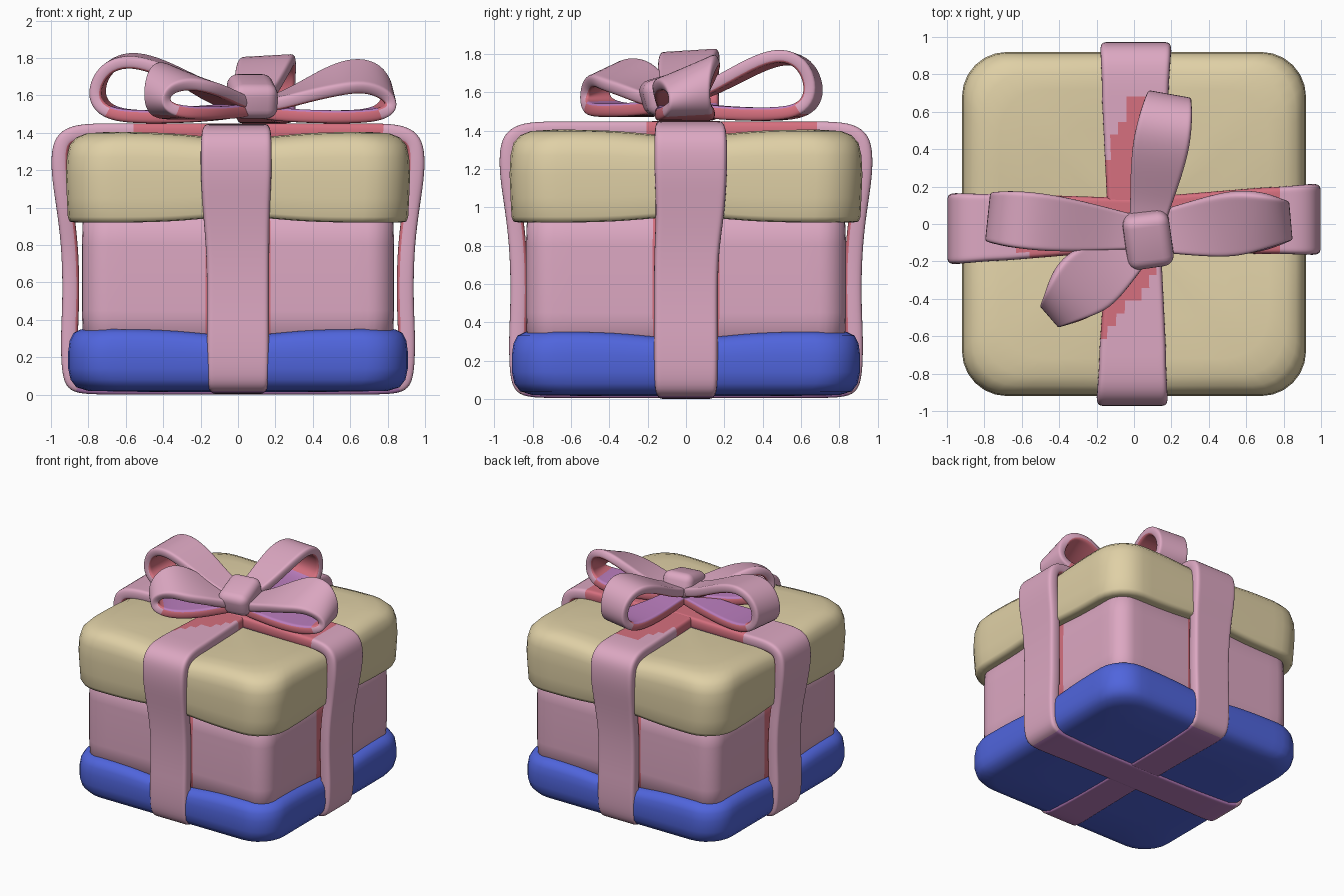
import bpy, math
from mathutils import Vector, Matrix

if "Cube" in bpy.data.objects:
    bpy.data.objects.remove(bpy.data.objects["Cube"])


def material(name, rgb):
    m = bpy.data.materials.new(name)
    m.diffuse_color = (*rgb, 1)
    m.use_nodes = True
    m.node_tree.nodes["Principled BSDF"].inputs["Base Color"].default_value = m.diffuse_color
    return m


PINK = material("light_pink", (0.72, 0.39, 0.54))
ROSE = material("deep_rose", (0.67, 0.16, 0.21))
MAUVE = material("mauve", (0.50, 0.21, 0.52))
BEIGE = material("beige", (0.74, 0.63, 0.38))
BLUE = material("blue", (0.08, 0.13, 0.72))


def make(name, verts, faces, mats, rule=None):
    me = bpy.data.meshes.new(name)
    me.from_pydata(verts, [], faces)
    for m in mats:
        me.materials.append(m)
    for p in me.polygons:
        p.use_smooth = True
        if rule:
            p.material_index = int(rule(p.center))
    ob = bpy.data.objects.new(name, me)
    bpy.context.collection.objects.link(ob)
    return ob


def ring(h, r, n=16, arc=6):
    """Rounded square outline of half size h and corner radius r."""
    r = min(r, h * 0.6)
    pts = []
    for k in range(4):
        rot = Matrix.Rotation(k * math.pi / 2, 2)
        for i in range(arc + 1):
            a = math.pi / 2 * i / arc
            pts.append(rot @ Vector((h - r + r * math.cos(a), h - r + r * math.sin(a))))
        for i in range(1, n):
            pts.append(rot @ Vector(((h - r) * (1 - 2 * i / n), h)))
    return pts


def soft_box(name, rings, radius, mats, pinch_top=0, pinch_low=0, rule=None):
    """Loft of rounded squares, squeezed where the ribbons press in."""
    zs = [z for _, z in rings]
    mid = (min(zs) + max(zs)) / 2
    span = (max(zs) - min(zs)) / 2
    verts, faces = [], []
    for h, z in rings:
        for x, y in ring(h, radius):
            g = math.exp(-(min(abs(x), abs(y)) / 0.3) ** 2)
            t = (z - mid) / span
            dz = -pinch_top * t * g if t > 0 else -pinch_low * t * g
            verts.append((x, y, z + dz))
    n = len(verts) // len(rings)
    for k in range(len(rings) - 1):
        for i in range(n):
            j = (i + 1) % n
            faces.append((k * n + i, k * n + j, (k + 1) * n + j, (k + 1) * n + i))
    faces.append(tuple(reversed(range(n))))
    faces.append(tuple(range(len(verts) - n, len(verts))))
    return make(name, verts, faces, mats, rule)


def strip(name, path, angle, origin=(0, 0, 0), thick=0.09, closed=False,
          skew=0, roll=0, low=0, rule=None):
    """Thick ribbon along a path of (reach, height, half width)."""
    d = Vector((math.cos(angle), math.sin(angle), 0))
    side = d.cross(Vector((0, 0, 1)))
    cols = (-1, -0.8, -0.53, -0.27, 0, 0.27, 0.53, 0.8, 1)
    verts, faces = [], []
    for r, z, w in path:
        for c in cols:
            s = c * w + (skew * r if z > 0.9 else 0)
            lift = roll * s * r * min(1, (z - low) * 4)
            verts.append(Vector(origin) + d * r + side * s + Vector((0, 0, z + lift)))
    n, m = len(path), len(cols)
    for i in range(n if closed else n - 1):
        k = (i + 1) % n
        for j in range(m - 1):
            faces.append((i * m + j, k * m + j, k * m + j + 1, i * m + j + 1))
    ob = make(name, verts, faces, [PINK, ROSE, MAUVE], rule)
    # the lining side of the ribbon is rose
    sol = ob.modifiers.new("thickness", 'SOLIDIFY')
    sol.thickness = thick
    sol.offset = -1
    sol.material_offset = 1
    sub = ob.modifiers.new("smooth", 'SUBSURF')
    sub.levels = sub.render_levels = 2
    return ob


# Box body, rose where the ribbons cover it
soft_box("box_body", [(0.825, 0.2), (0.835, 0.45), (0.835, 0.8), (0.825, 1.05)], 0.14,
         [PINK, ROSE], rule=lambda c: min(abs(c.x), abs(c.y)) < 0.18)

# Blue base tray
soft_box("base", [(0.1, 0.015), (0.5, 0.015), (0.80, 0.02), (0.865, 0.04), (0.895, 0.08),
                  (0.908, 0.14), (0.908, 0.23), (0.90, 0.29), (0.88, 0.33),
                  (0.84, 0.35), (0.78, 0.352), (0.3, 0.352)], 0.22, [BLUE], pinch_top=0.035)

# Beige lid
soft_box("lid", [(0.1, 0.925), (0.5, 0.925), (0.87, 0.92), (0.90, 0.925), (0.91, 0.95),
                 (0.915, 1.05), (0.92, 1.17), (0.915, 1.27), (0.90, 1.335), (0.865, 1.375),
                 (0.81, 1.398), (0.72, 1.405), (0.5, 1.40), (0.25, 1.395), (0.05, 1.39)],
         0.24, [BEIGE], pinch_top=0.035, pinch_low=0.03)

# Two ribbons wrapped all the way round the box
half = [(0, 0, .14), (0.4, 0, .14), (0.76, 0, .15), (0.88, 0.008, .16), (0.935, 0.06, .165),
        (0.947, 0.2, .168), (0.946, 0.35, .168), (0.938, 0.5, .168), (0.94, 0.75, .168),
        (0.965, 0.97, .18), (0.995, 1.15, .19), (1.0, 1.28, .192), (0.98, 1.38, .19),
        (0.90, 1.44, .187), (0.77, 1.45, .18)]
half += [(0.07 * k, 1.45, .14 + .004 * k) for k in range(10, -1, -1)]
wrap = half + [(-r, z, w) for r, z, w in half[-2:0:-1]]


# Rose under the bow, mauve under the box
def tint_across(c):
    if c.z < 1.4:
        return 2 if c.z < 0.03 else 0
    return c.x < 0.74 if c.x > 0 else -c.x < min(0.66, 1.05 + 3 * c.y)


def tint_lengthwise(c):
    if c.z < 1.4:
        return 2 if c.z < 0.03 else 0
    return c.y < max(0.2, min(0.7, 0.75 + 2.7 * c.x)) if c.y > 0 else -c.y < 0.4 - 1.2 * c.x


strip("ribbon_across", wrap, 0, closed=True, skew=-0.025, rule=tint_across)
strip("ribbon_front_to_back", [(r * 0.975, z * 0.995 + 0.004, w) for r, z, w in wrap],
      math.pi / 2, closed=True, skew=0.01, rule=tint_lengthwise)

# Four bow loops: reach, height and width as fractions
loop = [(0.0, 0.10, .55), (0.25, 0.03, .65), (0.5, 0.0, .85), (0.75, 0.0, 1), (0.92, 0.07, .95),
        (1.015, 0.30, .88), (1.01, 0.62, .88), (0.93, 0.90, .95), (0.78, 1.03, 1),
        (0.6, 0.95, .99), (0.38, 0.72, .87), (0.18, 0.50, .7), (0.0, 0.42, .55)]
bows = [("bow_loop_right", 5, 0.775, 1.45, 1.735, 0.18, -0.75, 0.3),
        ("bow_loop_left", 174, 0.84, 1.45, 1.82, 0.155, 0.1, 0.0),
        ("bow_loop_back", 80, 0.75, 1.45, 1.815, 0.155, 0.1, 0.1),
        ("bow_loop_front", 221, 0.675, 1.47, 1.735, 0.19, 0.65, 0.5)]
for name, deg, reach, low, top, w, roll, taper in bows:
    strip(name, [(r * reach, low + z * (top - low), k * w * (1 - taper * max(0, r - 0.6) / 0.4))
                 for r, z, k in loop],
          math.radians(deg), (0.06, -0.05, 0), thick=0.07, roll=roll, low=low,
          rule=lambda c: c.z < low + 0.03)

# Knot in the middle of the bow
bpy.ops.mesh.primitive_cube_add(size=1, location=(0.075, -0.08, 1.595),
                                rotation=(math.radians(16), 0, math.radians(8)))
knot = bpy.context.object
knot.name = "bow_knot"
knot.scale = (0.25, 0.30, 0.19)
bpy.ops.object.transform_apply(location=False, rotation=False, scale=True)
knot.data.materials.append(PINK)
bev = knot.modifiers.new("round", 'BEVEL')
bev.width = 0.06
bev.segments = 5
bpy.ops.object.shade_smooth()
